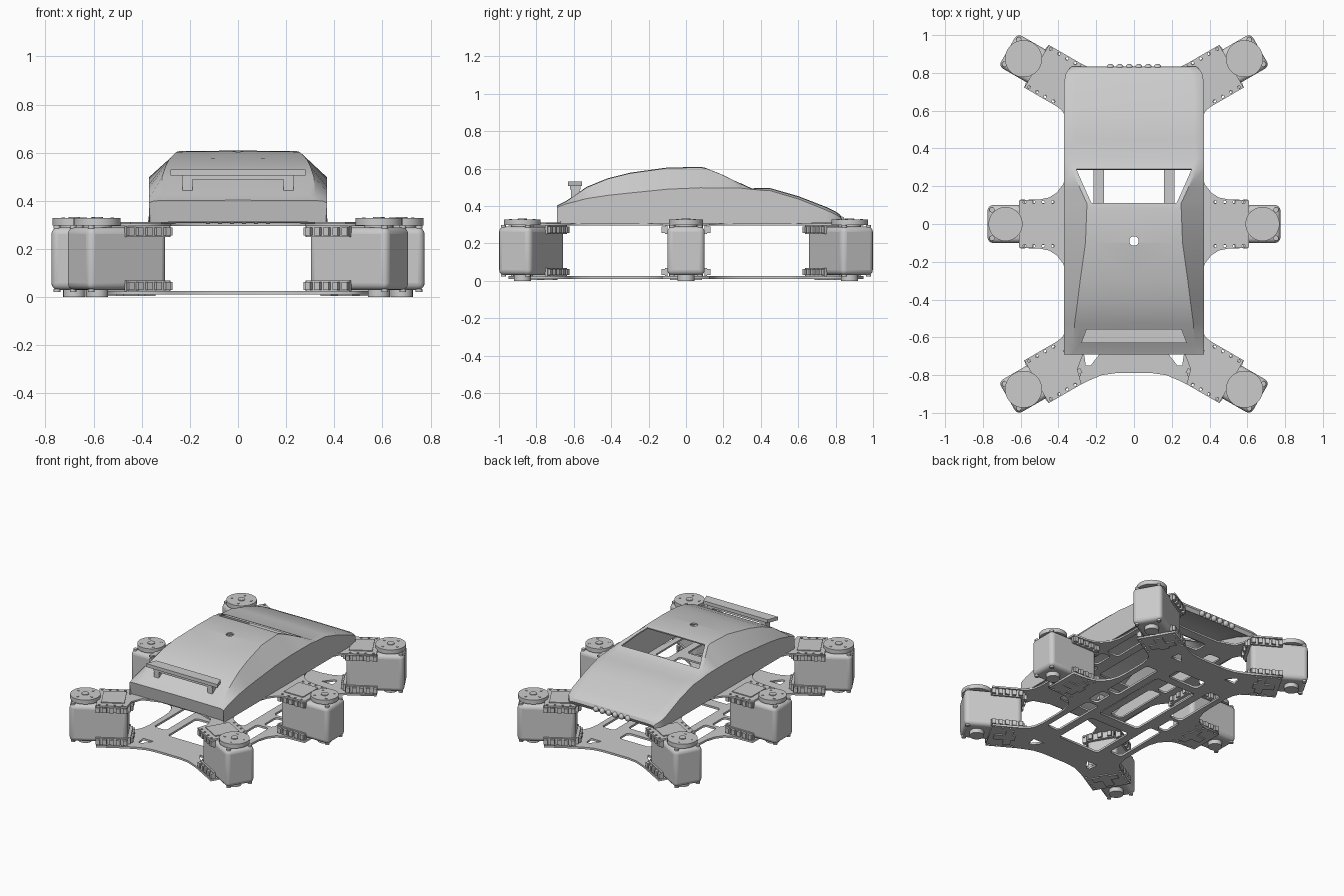
import bpy, bmesh, math
from mathutils import Matrix, Vector

if "Cube" in bpy.data.objects:
    bpy.data.objects.remove(bpy.data.objects["Cube"])

R = math.radians
# arm pivots: x, y, heading, horn radius, name
ARMS = [(sx * x, sy * y, math.atan2(sy * s, sx * c), r, n)
        for x, y, s, c, r, n, sys in [
            (.585, .875, .5, .866, .098, "corner", (-1, 1)),
            (.68, 0, 0, 1, .09, "middle", (1,))]
        for sy in sys for sx in (-1, 1)]


def finish(name, bm, mat=Matrix(), bevel=0, seg=2):
    me = bpy.data.meshes.new(name)
    bm.to_mesh(me)
    bm.free()
    ob = bpy.data.objects.new(name, me)
    bpy.context.collection.objects.link(ob)
    ob.matrix_world = mat
    if bevel:
        m = ob.modifiers.new("bevel", "BEVEL")
        m.width, m.segments = bevel, seg
    smooth(ob)
    return ob


def smooth(ob):
    bpy.ops.object.select_all(action="DESELECT")
    ob.select_set(True)
    bpy.context.view_layer.objects.active = ob
    bpy.ops.object.shade_smooth_by_angle(angle=R(28))


def add_box(bm, x0, x1, y0, y1, z0, z1):
    m = Matrix.Translation(((x0 + x1) / 2, (y0 + y1) / 2, (z0 + z1) / 2))
    bmesh.ops.create_cube(bm, size=1, matrix=m @ Matrix.Diagonal((x1 - x0, y1 - y0, z1 - z0, 1)))


def add_cyl(bm, x, y, r, z0, z1, n=32):
    bmesh.ops.create_cone(bm, cap_ends=True, segments=n, radius1=r, radius2=r, depth=z1 - z0,
                          matrix=Matrix.Translation((x, y, (z0 + z1) / 2)))


# servo units, built along the arm heading
for x, y, a, r, n in ARMS:
    mat = Matrix.Translation((x, y, 0)) @ Matrix.Rotation(a, 4, "Z")
    bm = bmesh.new()
    add_box(bm, -.28, .095, -.1, .1, .03, .29)
    finish(n + "_servo_case", bm, mat, .028, 4)

    bm = bmesh.new()
    add_cyl(bm, 0, 0, r, .298, .328, 40)
    add_cyl(bm, 0, 0, .024, .328, .333, 20)
    add_cyl(bm, 0, 0, .06, .285, .298, 24)
    for k in range(4):
        t = R(45 + 90 * k)
        add_cyl(bm, .065 * math.cos(t), .065 * math.sin(t), .008, .328, .331, 10)
    add_cyl(bm, 0, 0, .046, 0, .032, 28)
    finish(n + "_servo_horn", bm, mat)

    # toothed mounting rails, screws and pads
    bm = bmesh.new()
    for z0, z1, s in ((.25, .296, 1), (.024, .07, -1)):
        for side in (-1, 1):
            ya, yb = sorted((side * .098, side * .112))
            add_box(bm, -.285, -.075, ya, yb, z0, z1)
            yc, yd = sorted((side * .108, side * .13))
            for k in range(5):
                xx = -.28 + k * .044
                add_box(bm, xx, xx + .026, yc, yd, z0 + .006, z1 - .006)
        add_box(bm, -.30, -.275, -.09, .09, z0, z1)
        for k in (-.065, 0, .065):
            add_box(bm, -.315, -.295, k - .014, k + .014, z0 + .006, z1 - .006)
    for ys in (-.075, .075):
        add_cyl(bm, .072, ys, .014, .285, .298, 14)
        add_cyl(bm, .072, ys, .014, .022, .034, 14)
    finish(n + "_servo_bracket", bm, mat)

    bm = bmesh.new()
    add_box(bm, -.26, -.11, -.085, .085, .306, .313)
    add_box(bm, -.23, -.18, -.085, .085, .004, .012)
    add_box(bm, -.25, -.11, -.03, .03, .004, .012)
    finish(n + "_arm_pad", bm, mat)


# chassis plates: mirrored quarter outline with cut-outs
def plate(name, z, thick, inner):
    q = [(.61, .125), (.50, .13), (.45, .14), (.41, .165), (.375, .21), (.355, .27), (.35, .34),
         (.35, .50), (.36, .56), (.38, .60), (.408, .622), (.581, .722), (.451, .948), (.278, .848)] + inner
    top = q + [(-px, py) for px, py in reversed(q)]
    loops = [top + [(px, -py) for px, py in reversed(top)]]

    def rect(x0, x1, y0, y1, c=.015):
        loops.append([(x0 + c, y0), (x1 - c, y0), (x1, y0 + c), (x1, y1 - c),
                      (x1 - c, y1), (x0 + c, y1), (x0, y1 - c), (x0, y0 + c)])
    rect(-.16, .16, -.16, .42)
    rect(-.16, .16, -.56, -.24)
    rect(-.12, .12, .48, .58)
    for s in (-1, 1):
        rect(*sorted((s * .25, s * .325)), -.07, .07)
        for t in (-1, 1):
            rect(*sorted((s * .215, s * .31)), *sorted((t * .095, t * .5)))
            if inner[0][0] < .25:
                loops.append([(s * px, t * py) for px, py in ((.18, .685), (.265, .685), (.255, .75), (.23, .75))])
    # bolt holes along each arm
    for ax, ay, a, r, n in ARMS:
        m = Matrix.Translation((ax, ay, 0)) @ Matrix.Rotation(a, 4, "Z")
        for side in (-.116, .116):
            for k in range(4):
                c = m @ Vector((-.25 + k * .05, side, 0))
                loops.append([(c.x + .008 * math.cos(R(45 * i)), c.y + .008 * math.sin(R(45 * i))) for i in range(8)])
    cu = bpy.data.curves.new(name, "CURVE")
    cu.dimensions, cu.fill_mode, cu.extrude = "2D", "BOTH", thick / 2
    for lp in loops:
        sp = cu.splines.new("POLY")
        sp.points.add(len(lp) - 1)
        for p, (px, py) in zip(sp.points, lp):
            p.co = (px, py, 0, 1)
        sp.use_cyclic_u = True
    ob = bpy.data.objects.new(name, cu)
    bpy.context.collection.objects.link(ob)
    ob.location.z = z
    bpy.ops.object.select_all(action="DESELECT")
    ob.select_set(True)
    bpy.context.view_layer.objects.active = ob
    bpy.ops.object.convert(target="MESH")


plate("bottom_plate", .018, .014, [(.23, .825), (.17, .80), (.1, .79)])
plate("top_plate", .301, .012, [(.30, .77), (.27, .69), (.15, .65)])

# car body shell: stations of y, roof z, shoulder z, roof half-width, side half-width
ST = [(-.675, .31, .309, .36, .365), (-.69, .40, .392, .35, .37), (-.64, .425, .412, .32, .37),
      (-.53, .50, .44, .315, .37), (-.42, .545, .457, .30, .37), (-.3, .575, .47, .285, .37),
      (-.1, .603, .49, .257, .37), (.08, .606, .498, .25, .37), (.11, .60, .497, .25, .37),
      (.18, .573, .497, .282, .37), (.29, .52, .496, .33, .37), (.35, .492, .489, .352, .37),
      (.45, .493, .482, .34, .37), (.6, .45, .438, .345, .37), (.75, .392, .378, .34, .37),
      (.80, .368, .355, .33, .36), (.825, .35, .34, .31, .34), (.833, .33, .325, .305, .33),
      (.82, .306, .3055, .30, .325)]
bm = bmesh.new()
rows = []
for y, zt, zs, wr, ws in ST:
    half = [(ws, .305), (ws, zs), (wr, zt), (wr - .025, zt + .001)]
    pts = [(-px, pz) for px, pz in half] + [(0, zt + .003)] + half[::-1]
    rows.append([bm.verts.new((px, y, pz)) for px, pz in pts])
for i in range(len(rows) - 1):
    for j in range(8):
        if i in (8, 9) and j in (3, 4):
            continue  # windshield opening
        bm.faces.new((rows[i][j], rows[i][j + 1], rows[i + 1][j + 1], rows[i + 1][j]))
shell = finish("body_shell", bm)
sol = shell.modifiers.new("thickness", "SOLIDIFY")
sol.thickness, sol.offset = .01, -1

# antenna hole in the roof
bm = bmesh.new()
add_cyl(bm, 0, -.09, .025, .5, .7, 24)
cutter = finish("roof_hole_cutter", bm)
cutter.hide_render = True
bo = shell.modifiers.new("hole", "BOOLEAN")
bo.operation, bo.object, bo.solver = "DIFFERENCE", cutter, "EXACT"
bpy.ops.object.select_all(action="DESELECT")
shell.select_set(True)
bpy.context.view_layer.objects.active = shell
for m in ("thickness", "hole"):
    bpy.ops.object.modifier_apply(modifier=m)
bpy.data.objects.remove(cutter)
smooth(shell)

# rear spoiler: tapered wing on two posts
bm = bmesh.new()
add_box(bm, -.28, .28, -.63, -.555, .506, .53)
for v in bm.verts:
    if v.co.y > -.6:
        v.co.x *= .9
add_box(bm, -.23, .23, -.62, -.565, .488, .506)
for s in (-.21, .21):
    add_box(bm, s - .02, s + .02, -.615, -.57, .43, .49)
finish("rear_spoiler", bm)

# row of small lamps on the nose
bm = bmesh.new()
for k in range(6):
    bmesh.ops.create_uvsphere(bm, u_segments=16, v_segments=10, radius=.02,
                              matrix=Matrix.Translation((-.125 + k * .05, .828, .325)))
finish("nose_lamps", bm)
